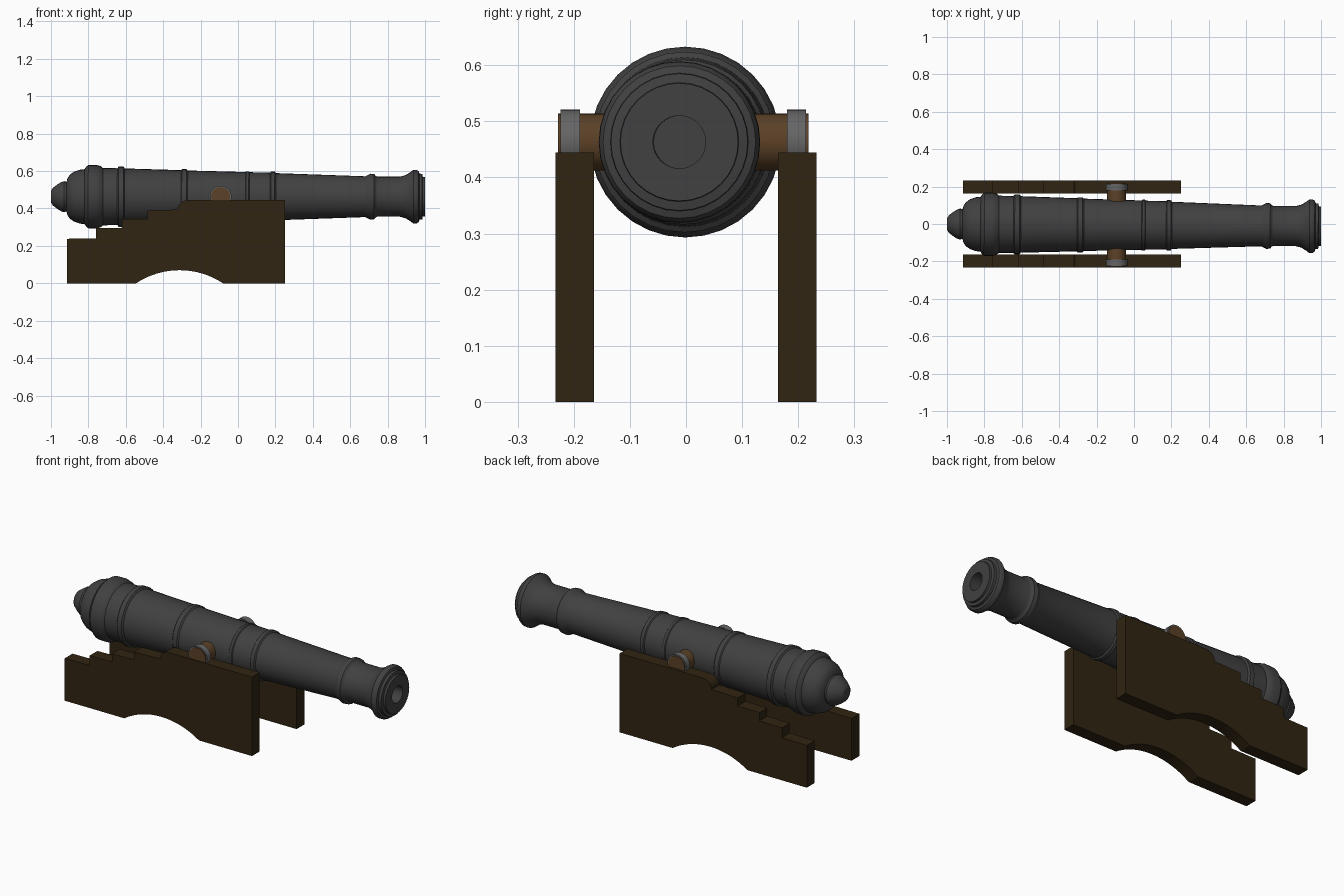
import bpy, math

if "Cube" in bpy.data.objects:
    bpy.data.objects.remove(bpy.data.objects["Cube"])

AXIS_Z = 0.463


def mat(name, rgb):
    m = bpy.data.materials.new(name)
    m.diffuse_color = (*rgb, 1)
    m.use_nodes = True
    m.node_tree.nodes["Principled BSDF"].inputs["Base Color"].default_value = m.diffuse_color
    return m


IRON = mat("dark iron", (0.052, 0.052, 0.052))
WOOD = mat("dark wood", (0.030, 0.018, 0.006))
PIN = mat("brown pin", (0.105, 0.052, 0.020))
STEEL = mat("grey steel", (0.13, 0.13, 0.13))


def make(name, verts, faces, material, smooth=False):
    me = bpy.data.meshes.new(name)
    me.from_pydata(verts, [], faces)
    me.materials.append(material)
    ob = bpy.data.objects.new(name, me)
    bpy.context.collection.objects.link(ob)
    if smooth:
        bpy.ops.object.select_all(action='DESELECT')
        bpy.context.view_layer.objects.active = ob
        ob.select_set(True)
        bpy.ops.object.shade_smooth_by_angle(angle=math.radians(30))
    return ob


def lathe_x(name, profile, material, n=32):
    """Revolve (x, radius) points about the x axis and cap both ends."""
    verts = [(x, r * math.cos(2 * math.pi * i / n), r * math.sin(2 * math.pi * i / n))
             for x, r in profile for i in range(n)]
    faces = [(k * n + i, k * n + (i + 1) % n, (k + 1) * n + (i + 1) % n, (k + 1) * n + i)
             for k in range(len(profile) - 1) for i in range(n)]
    faces = [f[::-1] for f in faces]
    last = (len(profile) - 1) * n
    faces += [tuple(range(n))[::-1], tuple(range(last, last + n))]
    faces[-2] = faces[-2][::-1] if profile[0][0] > 0 else faces[-2]
    return make(name, verts, faces, material, True)


# barrel: knob, domed breech, reinforce rings, flared muzzle and bore
profile = [
    (-1.0, 0.030), (-0.99, 0.047), (-0.965, 0.066), (-0.945, 0.078), (-0.93, 0.083), (-0.917, 0.079),
    (-0.912, 0.098), (-0.90, 0.117), (-0.875, 0.134), (-0.845, 0.144), (-0.82, 0.147),
    (-0.812, 0.160), (-0.80, 0.169), (-0.76, 0.170), (-0.735, 0.164), (-0.722, 0.153),
    (-0.645, 0.152), (-0.638, 0.161), (-0.612, 0.161), (-0.605, 0.151),
    (-0.305, 0.142), (-0.300, 0.147), (-0.275, 0.147), (-0.268, 0.140),
    (0.040, 0.132), (0.044, 0.136), (0.058, 0.136), (0.062, 0.131),
    (0.172, 0.129), (0.177, 0.135), (0.197, 0.134), (0.203, 0.126),
    (0.680, 0.109), (0.690, 0.114), (0.708, 0.123), (0.728, 0.121), (0.738, 0.110),
    (0.745, 0.107), (0.865, 0.107), (0.895, 0.115), (0.920, 0.130), (0.938, 0.144),
    (0.955, 0.143), (0.966, 0.136), (0.970, 0.123), (0.985, 0.122), (0.988, 0.106),
    (1.0, 0.105), (1.0, 0.047), (0.70, 0.047)]
barrel = lathe_x("barrel", profile, IRON)
barrel.location = (0, -0.006, AXIS_Z)
barrel.rotation_euler.z = -0.006      # barrel points very slightly aside

# trunnion pin through the barrel, with a steel collar on each end
def cylinder_y(name, r, y0, y1, material):
    bpy.ops.mesh.primitive_cylinder_add(vertices=32, radius=r, depth=y1 - y0,
                                        location=(-0.093, (y0 + y1) / 2, AXIS_Z),
                                        rotation=(math.pi / 2, 0, 0))
    ob = bpy.context.object
    ob.name = name
    ob.data.materials.append(material)
    bpy.ops.object.shade_smooth_by_angle(angle=math.radians(30))
    return ob


cylinder_y("trunnion_pin", 0.051, -0.228, 0.218, PIN)
cylinder_y("trunnion_collar_front", 0.058, -0.224, -0.189, STEEL)
cylinder_y("trunnion_collar_back", 0.058, 0.180, 0.214, STEEL)

# stepped carriage cheeks with an arched underside
outline = [(-0.915, 0), (-0.545, 0)]
a = math.asin(0.2325 * 2 * 0.07 / (0.2325 ** 2 + 0.07 ** 2))
R = 0.2325 / math.sin(a)
for i in range(1, 16):
    t = -a + 2 * a * i / 16
    outline.append((-0.3125 + R * math.sin(t), 0.07 - R + R * math.cos(t)))
outline += [(-0.08, 0), (0.25, 0), (0.25, 0.444)]
for i in range(7):                     # rounded shoulder
    t = math.pi / 2 * i / 6
    outline.append((-0.27 - 0.052 * math.sin(t), 0.394 + 0.05 * math.cos(t)))
outline += [(-0.485, 0.390), (-0.485, 0.345), (-0.62, 0.343), (-0.62, 0.297),
            (-0.76, 0.295), (-0.76, 0.240), (-0.915, 0.238)]

n = len(outline)
for name, y0, y1 in (("cheek_front", -0.233, -0.164), ("cheek_back", 0.164, 0.233)):
    verts = [(x, y, z) for y in (y0, y1) for x, z in outline]
    faces = [tuple(range(n)), tuple(range(2 * n - 1, n - 1, -1))]
    faces += [((i + 1) % n, i, n + i, n + (i + 1) % n) for i in range(n)]
    make(name, verts, faces, WOOD)
